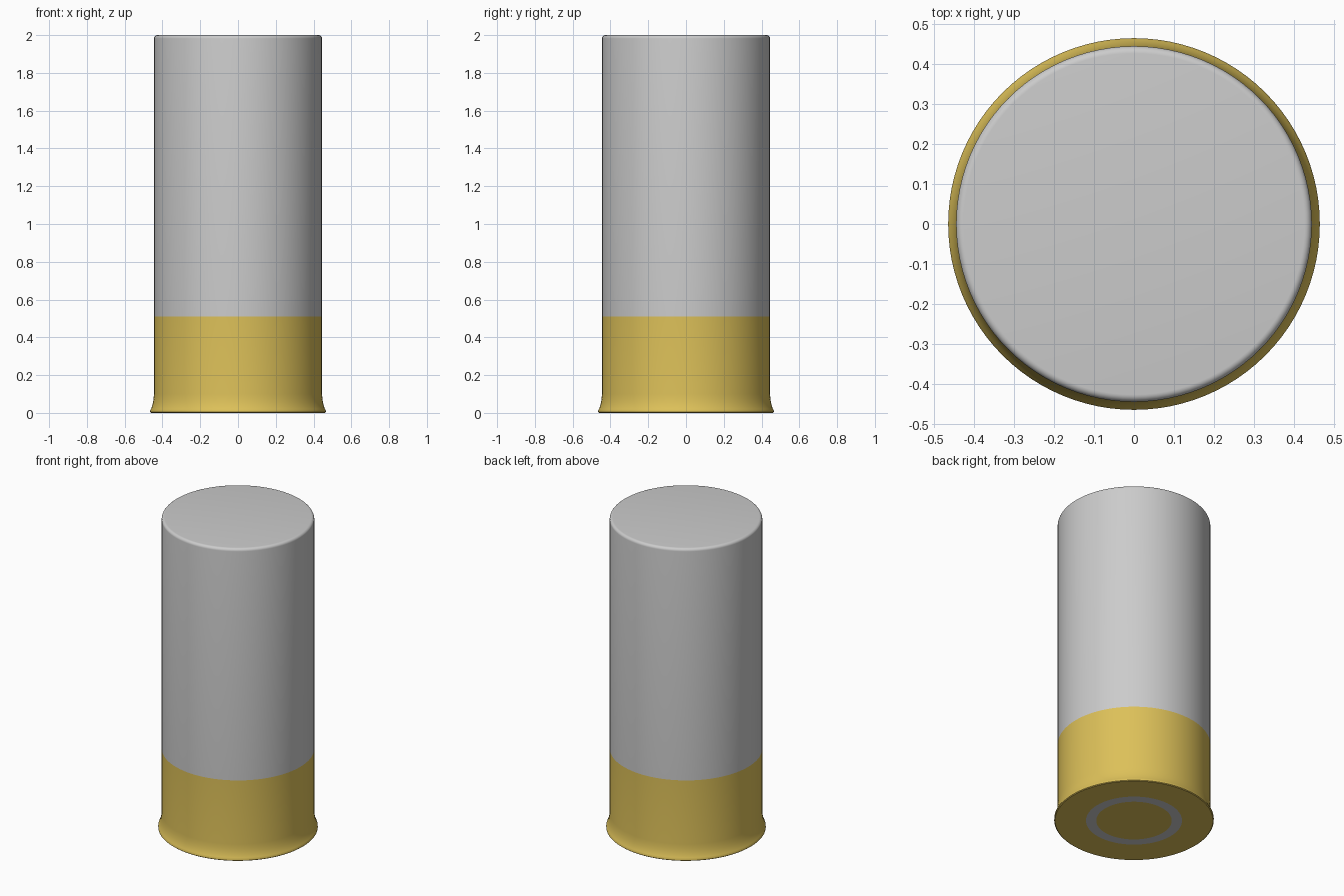
import bpy
import bmesh
import math

if "Cube" in bpy.data.objects:
    bpy.data.objects.remove(bpy.data.objects["Cube"])

SIDES = 96

brass = bpy.data.materials.new("brass")
brass.diffuse_color = (0.72, 0.53, 0.10, 1)
brass.use_nodes = True
brass.node_tree.nodes["Principled BSDF"].inputs["Base Color"].default_value = brass.diffuse_color


def lathe(name, profile, material=None):
    """Spin (radius, z) points about z; list them from bottom centre, outward, up."""
    bm = bmesh.new()
    rings = []
    for r, z in profile:
        if r == 0:
            rings.append([bm.verts.new((0, 0, z))] * SIDES)
        else:
            rings.append([bm.verts.new((r * math.cos(2 * math.pi * i / SIDES),
                                        r * math.sin(2 * math.pi * i / SIDES), z))
                          for i in range(SIDES)])
    for lower, upper in zip(rings, rings[1:]):
        for i in range(SIDES):
            j = (i + 1) % SIDES
            corners = [lower[i], lower[j], upper[j], upper[i]]
            bm.faces.new(list(dict.fromkeys(corners)))
    mesh = bpy.data.meshes.new(name)
    bm.to_mesh(mesh)
    bm.free()
    obj = bpy.data.objects.new(name, mesh)
    bpy.context.collection.objects.link(obj)
    if material:
        mesh.materials.append(material)
    bpy.ops.object.select_all(action='DESELECT')
    obj.select_set(True)
    bpy.context.view_layer.objects.active = obj
    bpy.ops.object.shade_smooth_by_angle(angle=math.radians(35))
    return obj


R = 0.445          # tube radius
SEAM = 0.51        # top of the brass
BEVEL = 0.018      # rounded top edge

# Grey tube with a softly rounded, closed top
top_edge = [(R - BEVEL + BEVEL * math.cos(a), 2 - BEVEL + BEVEL * math.sin(a))
            for a in (math.radians(15 * k) for k in range(7))]
lathe("tube", [(R, SEAM)] + top_edge + [(0, 2)])

# Brass head: flat underside, thin rim, concave flare, straight wall
lathe("brass_head", [(0.28, 0), (0.46, 0), (0.465, 0.004), (0.465, 0.012),
                     (0.461, 0.02), (0.455, 0.035), (0.450, 0.055),
                     (0.447, 0.075), (R, 0.10), (R, SEAM)], brass)

# Primer in the underside: grey ring around a brass disc
lathe("primer_ring", [(0.22, 0), (0.28, 0)])
lathe("primer_disc", [(0, 0), (0.22, 0)], brass)
